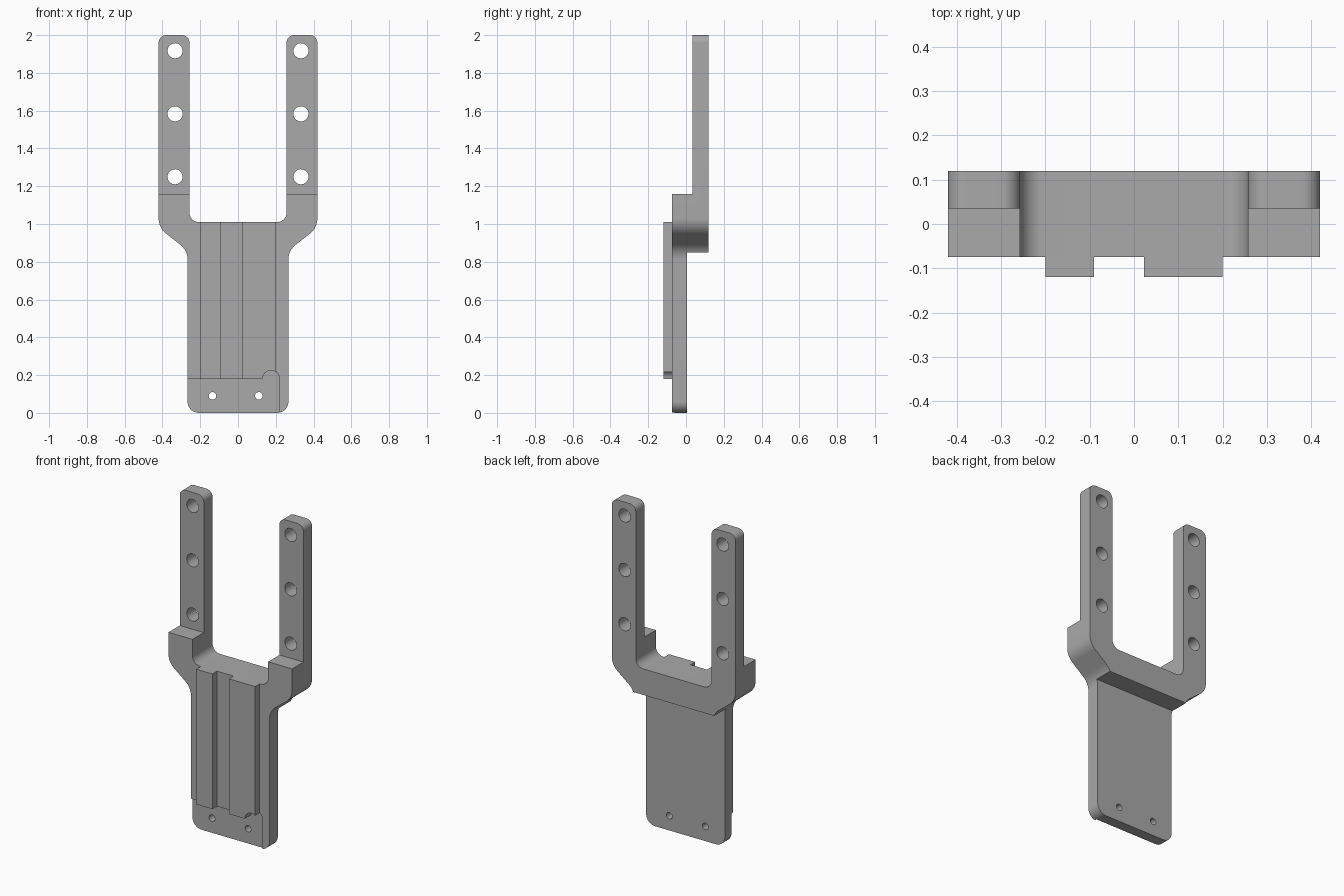
import bpy, math
from mathutils import Vector

cube = bpy.data.objects.get("Cube")
if cube:
    bpy.data.objects.remove(cube, do_unlink=True)

GREY = (0.4, 0.4, 0.4, 1)
grey = bpy.data.materials.new("plain_grey")
grey.use_nodes = True
grey.diffuse_color = GREY
grey.node_tree.nodes["Principled BSDF"].inputs["Base Color"].default_value = GREY


def fillet(corners, steps=10):
    """Round each (x, z, radius) corner of a closed outline."""
    out = []
    for i, (x, z, r) in enumerate(corners):
        p = Vector((x, z))
        if r == 0:
            out.append(p)
            continue
        a = (Vector(corners[i - 1][:2]) - p).normalized()
        b = (Vector(corners[(i + 1) % len(corners)][:2]) - p).normalized()
        half = a.angle(b) / 2
        centre = p + (a + b).normalized() * (r / math.sin(half))
        start = p + a * (r / math.tan(half)) - centre
        end = p + b * (r / math.tan(half)) - centre
        for k in range(steps + 1):
            out.append(centre + start.lerp(end, k / steps).normalized() * r)
    return out


def prism(name, outline, y0, y1):
    """Extrude an outline in the front plane from y0 to y1."""
    n = len(outline)
    verts = [(x, y, z) for y in (y0, y1) for x, z in outline]
    faces = [tuple(range(n)), tuple(range(2 * n - 1, n - 1, -1))]
    faces += [(i, i + n, (i + 1) % n + n, (i + 1) % n) for i in range(n)]
    mesh = bpy.data.meshes.new(name)
    mesh.from_pydata(verts, [], faces)
    mesh.materials.append(grey)
    obj = bpy.data.objects.new(name, mesh)
    bpy.context.collection.objects.link(obj)
    return obj


def box(name, x0, x1, y0, y1, z0, z1):
    return prism(name, [(x0, z0), (x1, z0), (x1, z1), (x0, z1)], y0, y1)


def circle(x, z, r, n=32):
    return [(x + r * math.cos(2 * math.pi * k / n),
             z + r * math.sin(2 * math.pi * k / n)) for k in range(n)]


def cut(target, cutter):
    bpy.context.view_layer.objects.active = target
    mod = target.modifiers.new("cut", 'BOOLEAN')
    mod.operation, mod.solver, mod.object = 'DIFFERENCE', 'EXACT', cutter
    bpy.ops.object.modifier_apply(modifier=mod.name)
    bpy.data.objects.remove(cutter, do_unlink=True)


def pocket():
    """Shallow mounting pocket with a rounded relief at its corner."""
    arc = [(0.175 + 0.045 * math.cos(math.pi * k / 16),
            0.18 + 0.045 * math.sin(math.pi * k / 16)) for k in range(17)]
    return prism("pocket_cutter",
                 [(-0.5, -0.1), (0.22, -0.1)] + arc + [(-0.5, 0.18)], -0.2, -0.06)


# Forked body: mirrored outline through the full depth
half = [(0.267, 0, 0.06), (0.267, 0.86, 0.1), (0.42, 0.98, 0.1),
        (0.42, 2, 0.04), (0.257, 2, 0.04), (0.257, 1.01, 0.05)]
outline = half + [(-x, z, r) for x, z, r in reversed(half)]
body = prism("fork_bracket", fillet(outline), -0.075, 0.12)

# Thin the arms from the front and the lower plate from the back
cut(body, box("arm_cutter", -1, 1, -0.5, 0.035, 1.16, 2.5))
cut(body, box("plate_cutter", -1, 1, 0.005, 0.5, -0.5, 0.85))
cut(body, pocket())

# Arm holes and small mounting holes
for side in (-1, 1):
    for z in (1.25, 1.583, 1.917):
        cut(body, prism("arm_hole_cutter", circle(side * 0.333, z, 0.04), -0.5, 0.5))
for x in (-0.135, 0.11):
    cut(body, prism("mount_hole_cutter", circle(x, 0.09, 0.02, 24), -0.5, 0.5))

# Raised front rails, trimmed by the same pocket
narrow = box("narrow_rail", -0.2, -0.09, -0.12, -0.075, 0.1, 1.01)
wide = box("wide_rail", 0.022, 0.2, -0.12, -0.075, 0.1, 1.01)
for rail in (narrow, wide):
    cut(rail, pocket())

# Smooth fillets and holes, sharp edges elsewhere
for obj in (body, narrow, wide):
    bpy.ops.object.select_all(action='DESELECT')
    obj.select_set(True)
    bpy.context.view_layer.objects.active = obj
    bpy.ops.object.shade_smooth_by_angle(angle=math.radians(25))
